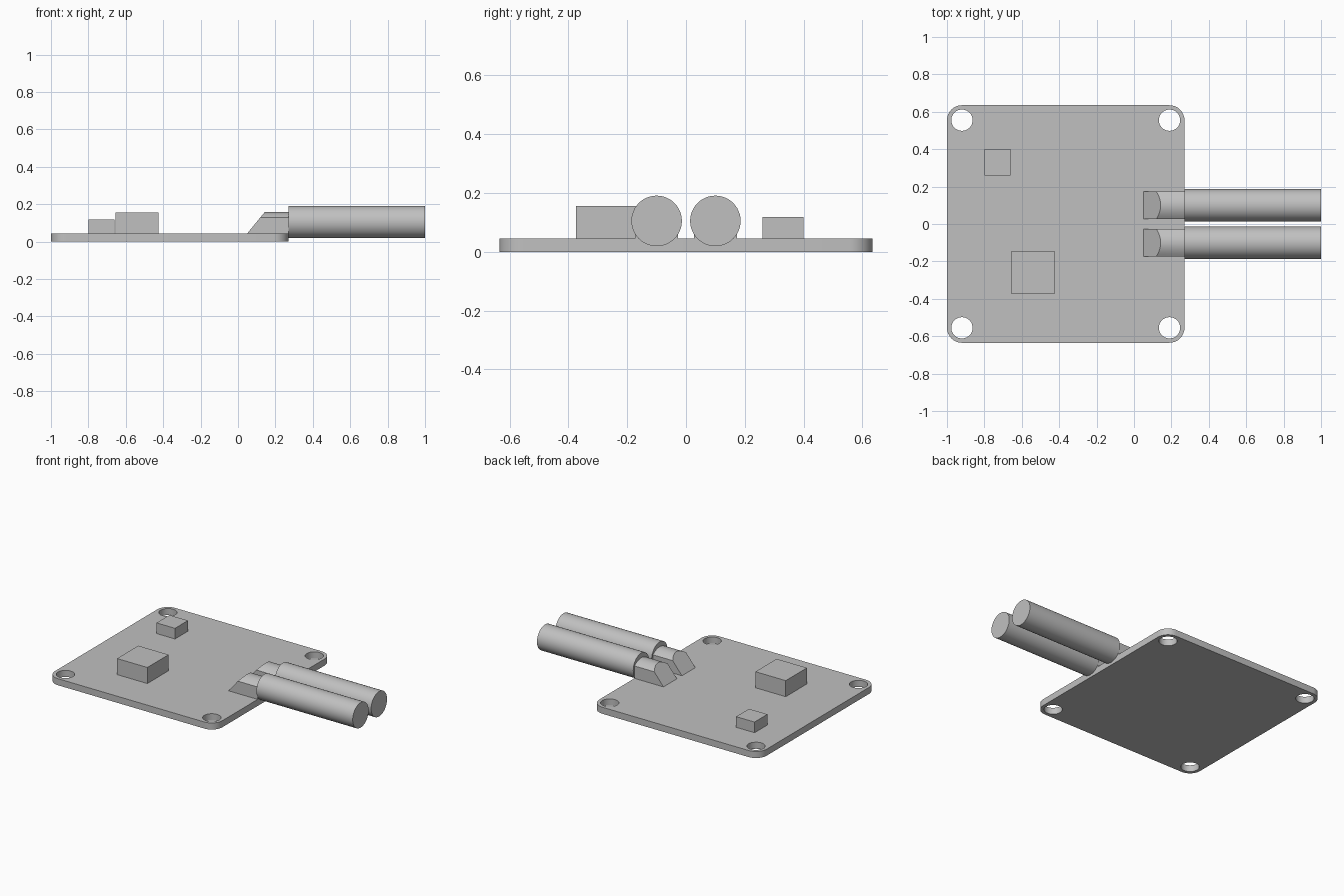
import bpy, bmesh, math
from mathutils import Matrix, Vector

cube = bpy.data.objects.get("Cube")
if cube:
    bpy.data.objects.remove(cube, do_unlink=True)

grey = bpy.data.materials.new("plain grey")
grey.use_nodes = True
grey.diffuse_color = (0.53, 0.53, 0.53, 1)
grey.node_tree.nodes["Principled BSDF"].inputs["Base Color"].default_value = grey.diffuse_color

BOARD_TOP = 0.045
EDGE_X = 0.27       # board edge that the cables leave from
HALF_Y = 0.635


def finish(name, bm, smooth=True):
    bmesh.ops.recalc_face_normals(bm, faces=bm.faces)
    mesh = bpy.data.meshes.new(name)
    bm.to_mesh(mesh)
    bm.free()
    mesh.materials.append(grey)
    obj = bpy.data.objects.new(name, mesh)
    bpy.context.collection.objects.link(obj)
    if smooth:
        activate(obj)
        bpy.ops.object.shade_smooth_by_angle(angle=math.radians(30))
    return obj


def activate(obj):
    bpy.ops.object.select_all(action="DESELECT")
    obj.select_set(True)
    bpy.context.view_layer.objects.active = obj


def add_box(bm, low, high):
    low, high = Vector(low), Vector(high)
    place = Matrix.Translation((low + high) / 2) @ Matrix.Diagonal((*(high - low), 1))
    bmesh.ops.create_cube(bm, size=1, matrix=place)


# Circuit board with rounded corners
bm = bmesh.new()
add_box(bm, (-1, -HALF_Y, 0), (EDGE_X, HALF_Y, BOARD_TOP))
uprights = [e for e in bm.edges if abs(e.verts[0].co.z - e.verts[1].co.z) > 0.01]
bmesh.ops.bevel(bm, geom=uprights, offset=0.08, segments=8, profile=0.5, affect="EDGES")
board = finish("circuit_board", bm, smooth=False)

# Four mounting holes
bm = bmesh.new()
for x in (-0.92, 0.19):
    for y in (-0.555, 0.555):
        bmesh.ops.create_cone(bm, cap_ends=True, segments=32, radius1=0.057, radius2=0.057,
                              depth=0.3, matrix=Matrix.Translation((x, y, 0)))
cutter = finish("hole_cutter", bm, smooth=False)
cutter.hide_render = True
cut = board.modifiers.new("mounting_holes", "BOOLEAN")
cut.object = cutter
cut.operation = "DIFFERENCE"
cut.solver = "EXACT"
activate(board)
bpy.ops.object.modifier_apply(modifier=cut.name)
bpy.data.objects.remove(cutter, do_unlink=True)
activate(board)
bpy.ops.object.shade_smooth_by_angle(angle=math.radians(30))

# Chips
for name, low, high in (
    ("small_chip", (-0.8, 0.26, BOARD_TOP), (-0.66, 0.4, 0.118)),
    ("large_chip", (-0.655, -0.375, BOARD_TOP), (-0.425, -0.145, 0.155)),
):
    bm = bmesh.new()
    add_box(bm, low, high)
    finish(name, bm, smooth=False)

# Cables and their arched, slope-ended solder joints
for side, y in (("right", -0.1), ("left", 0.1)):
    bm = bmesh.new()
    bmesh.ops.create_cone(bm, cap_ends=True, segments=48, radius1=0.086, radius2=0.086,
                          depth=1 - EDGE_X,
                          matrix=Matrix.Translation(((1 + EDGE_X) / 2, y, 0.105))
                          @ Matrix.Rotation(math.pi / 2, 4, "Y"))
    finish(side + "_cable", bm)

    bm = bmesh.new()
    half, shoulder, rise, steps = 0.073, 0.13, 0.028, 12
    arch = [(-half, BOARD_TOP)]
    for i in range(steps + 1):
        t = 2 * i / steps - 1
        arch.append((t * half, shoulder + rise * (1 - t * t)))
    arch.append((half, BOARD_TOP))
    sloped = [bm.verts.new((0.05 + 0.82 * (z - BOARD_TOP), y + w, z)) for w, z in arch]
    square = [bm.verts.new((EDGE_X, y + w, z)) for w, z in arch]
    bm.faces.new(sloped)
    bm.faces.new(square)
    for i in range(len(arch)):
        j = (i + 1) % len(arch)
        bm.faces.new((sloped[i], sloped[j], square[j], square[i]))
    finish(side + "_solder_joint", bm)
